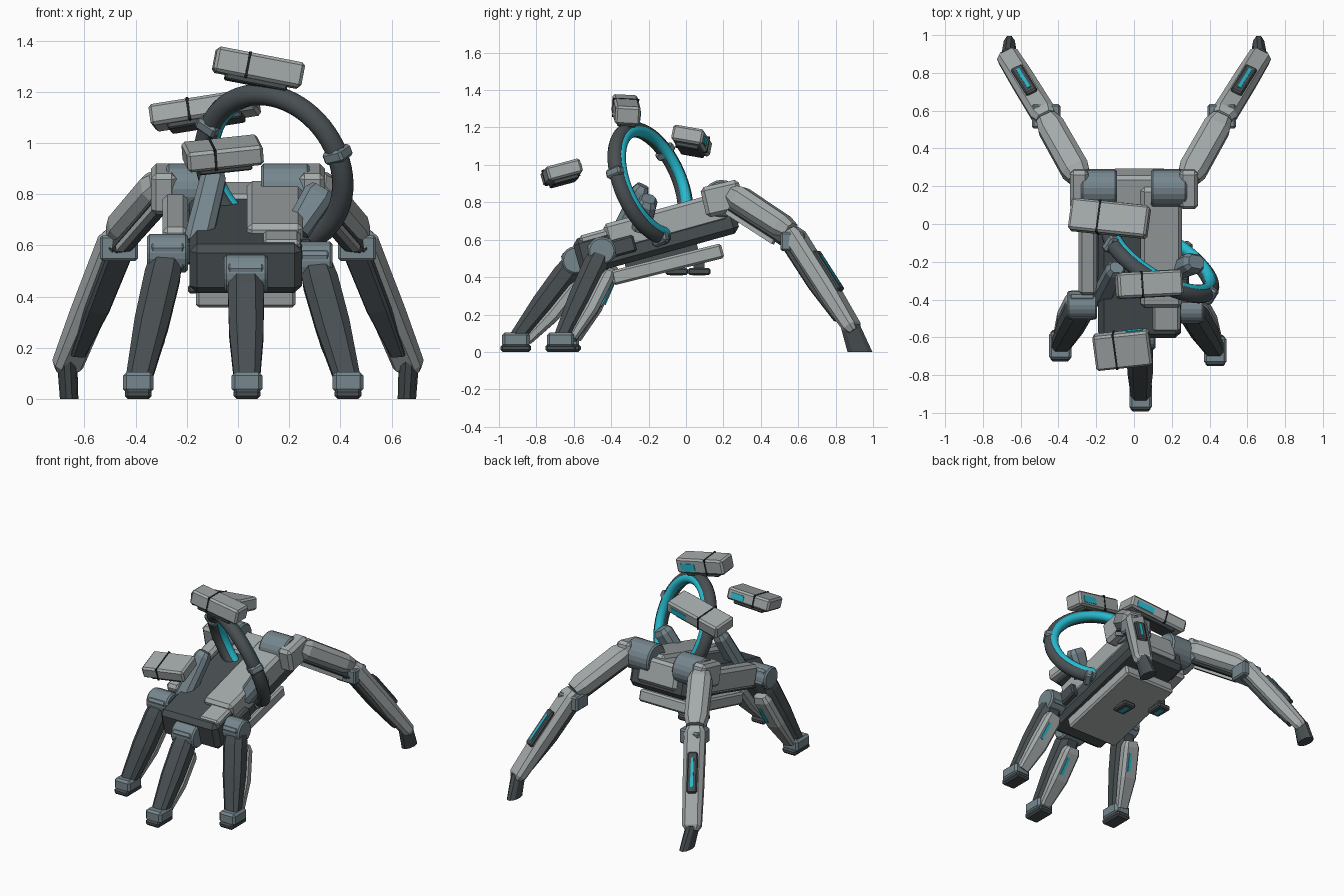
import bpy, bmesh, math
from mathutils import Vector, Matrix, Euler

if "Cube" in bpy.data.objects:
    bpy.data.objects.remove(bpy.data.objects["Cube"])


def material(name, rgb):
    m = bpy.data.materials.new(name)
    m.diffuse_color = (*rgb, 1)
    m.use_nodes = True
    m.node_tree.nodes["Principled BSDF"].inputs["Base Color"].default_value = m.diffuse_color
    return m


ARMOUR = material("light_grey", (0.37, 0.40, 0.40))
DARK = material("charcoal", (0.065, 0.078, 0.084))
STEEL = material("blue_steel", (0.18, 0.24, 0.27))
CYAN = material("cyan", (0.02, 0.50, 0.63))
BLACK = material("black", (0.012, 0.014, 0.015))
PALM_TILT = math.radians(15.5)


def finish(name, bm, mat, matrix=None):
    if matrix:
        bm.transform(matrix)
    bmesh.ops.recalc_face_normals(bm, faces=bm.faces)
    me = bpy.data.meshes.new(name)
    bm.to_mesh(me)
    bm.free()
    me.materials.append(mat)
    ob = bpy.data.objects.new(name, me)
    bpy.context.collection.objects.link(ob)
    return ob


def frame(loc, rot=(0, 0, 0)):
    return Matrix.Translation(loc) @ Euler([math.radians(a) for a in rot]).to_matrix().to_4x4()


def box(name, mat, size, matrix, bevel=0.012, at=(0, 0, 0)):
    """Chamfered block placed at a local offset inside a frame."""
    bm = bmesh.new()
    bmesh.ops.create_cube(bm, size=1, matrix=Matrix.Translation(at) @ Matrix.Diagonal((*size, 1)))
    if bevel:
        bmesh.ops.bevel(bm, geom=bm.edges[:], offset=bevel, segments=1, affect='EDGES')
    return finish(name, bm, mat, matrix)


def drum(name, mat, radius, length, loc, axis='X', sides=20):
    bm = bmesh.new()
    bmesh.ops.create_cone(bm, cap_ends=True, segments=sides, radius1=radius, radius2=radius, depth=length)
    bmesh.ops.bevel(bm, geom=[e for e in bm.edges if abs(e.verts[0].co.z - e.verts[1].co.z) < 1e-5],
                    offset=0.01, segments=1, affect='EDGES')
    rot = Matrix.Rotation(math.pi / 2, 4, 'Y') if axis == 'X' else Matrix()
    return finish(name, bm, mat, Matrix.Translation(loc) @ rot)


def limb_frame(a, b, outward):
    """Frame with z along the limb and y pointing to its outer face."""
    d = (Vector(b) - Vector(a)).normalized()
    w = Vector(outward).cross(d).normalized()
    n = d.cross(w)
    m = Matrix((w, n, d)).transposed().to_4x4()
    return Matrix.Translation(a) @ m, (Vector(b) - Vector(a)).length


def limb(name, mat, matrix, length, stations, chamfer=0.25):
    """Loft of chamfered rectangles: (position, width, depth, outward offset)."""
    bm = bmesh.new()
    rings = []
    for t, w, d, off in stations:
        c = chamfer * min(w, d)
        x, y = w / 2, d / 2
        pts = [(x, y - c), (x - c, y), (c - x, y), (-x, y - c),
               (-x, c - y), (c - x, -y), (x - c, -y), (x, c - y)]
        rings.append([bm.verts.new((px, py + off, t * length)) for px, py in pts])
    for r, s in zip(rings, rings[1:]):
        for i in range(8):
            bm.faces.new((r[i], r[(i + 1) % 8], s[(i + 1) % 8], s[i]))
    bm.faces.new(rings[0])
    bm.faces.new(rings[-1])
    return finish(name, bm, mat, matrix)


# Palm: dark core with light plates, side panel and underplate
palm = frame((0.03, -0.16, 0.62), (15.5, 0, 0))
box("palm_core", DARK, (0.44, 0.88, 0.20), palm, 0.03)
box("palm_top_plate", ARMOUR, (0.22, 0.66, 0.16), palm, 0.02, (0.115, 0.07, 0.055))
box("palm_front_patch", ARMOUR, (0.15, 0.26, 0.10), palm, 0.015, (0.14, -0.27, 0.06))
box("palm_rear_plate", ARMOUR, (0.30, 0.22, 0.17), palm, 0.02, (0.0, 0.35, 0.03))
box("palm_side_panel", ARMOUR, (0.10, 0.54, 0.15), palm, 0.02, (-0.275, 0.07, 0.03))
box("palm_side_rib", DARK, (0.10, 0.45, 0.10), palm, 0.015, (-0.2, 0.05, 0.0))
under = frame((0.03, -0.10, 0.468), (14, 0, 0))
box("underplate", ARMOUR, (0.39, 0.61, 0.08), under, 0.012)
box("underplate_mount", DARK, (0.28, 0.40, 0.12), under, 0, (0, -0.02, 0.07))
for i, (x, y) in enumerate(((0.04, -0.05), (-0.15, 0.07))):
    box(f"under_pad_{i}", DARK, (0.09, 0.12, 0.035), frame((x, y, 0.43)), 0.008)
    box(f"under_pad_light_{i}", CYAN, (0.025, 0.07, 0.006), frame((x, y, 0.411)), 0)
    box(f"under_pad_stem_{i}", DARK, (0.05, 0.06, 0.06), frame((x, y, 0.465)), 0)

# Leaning post and ring support
post, post_len = limb_frame((-0.16, -0.37, 0.60), (-0.09, -0.23, 0.89), (0, -1, 0.4))
limb("leaning_post", STEEL, post, post_len, [(0, 0.11, 0.10, 0), (0.9, 0.10, 0.09, 0), (1, 0.07, 0.06, 0)])
sup, sup_len = limb_frame((0.23, -0.24, 0.66), (0.33, -0.20, 0.82), (0, -1, 0.3))
limb("ring_support", STEEL, sup, sup_len, [(0, 0.10, 0.10, 0), (0.85, 0.12, 0.10, 0), (1, 0.09, 0.07, 0)])


# Ring with a glowing inner band
def torus(name, mat, major, minor, matrix):
    bm = bmesh.new()
    n, k = 64, 14
    vs = [[bm.verts.new(((major + minor * math.cos(q)) * math.cos(p),
                         (major + minor * math.cos(q)) * math.sin(p), minor * math.sin(q)))
           for q in (2 * math.pi * j / k for j in range(k))]
          for p in (2 * math.pi * i / n for i in range(n))]
    for i in range(n):
        for j in range(k):
            a, b = vs[i], vs[(i + 1) % n]
            bm.faces.new((a[j], b[j], b[(j + 1) % k], a[(j + 1) % k])).smooth = True
    return finish(name, bm, mat, matrix)


normal = Vector((0.49, 0.79, 0.35)).normalized()
ring = Matrix.Translation((0.14, -0.19, 0.90)) @ normal.to_track_quat('Z', 'Y').to_matrix().to_4x4()
torus("ring", DARK, 0.31, 0.042, ring)
torus("ring_glow", CYAN, 0.292, 0.030, ring @ Matrix.Translation((0, 0, 0.020)))
for i, target in enumerate(((0.41, -0.34, 0.97), (0.27, -0.13, 0.61), (-0.09, -0.10, 1.07))):
    p = ring.inverted() @ Vector(target)
    turn = Matrix.Rotation(math.atan2(p.y, p.x), 4, 'Z')
    box(f"ring_clip_{i}", STEEL, (0.09, 0.05, 0.09), ring @ turn, 0.01, (0.312, 0, 0))

# Floating blocks: centre, size, rotation
blocks = (((0.08, -0.32, 1.295), (0.35, 0.135, 0.10), (-3, 11, 3)),
          ((-0.06, -0.665, 0.96), (0.30, 0.19, 0.08), (15, -6, 6)),
          ((-0.13, 0.03, 1.13), (0.42, 0.17, 0.085), (-10, -9, -6)))
for i, (loc, (sx, sy, sz), rot) in enumerate(blocks):
    f = frame(loc, rot)
    box(f"floating_block_{i}", ARMOUR, (sx, sy, sz), f, 0.012)
    box(f"block_seam_{i}", BLACK, (0.010, sy + 0.004, sz + 0.004), f, 0, (-0.13 * sx, 0, 0))
    box(f"block_base_{i}", DARK, (sx * 0.7, sy * 0.75, 0.03), f, 0.006, (0, 0, -sz / 2 - 0.006))
    box(f"block_light_{i}", CYAN, (sx * 0.3, 0.008, sz * 0.45), f, 0, (sx * 0.25, sy / 2, -0.005))

# Front fingers: knuckle, foot, knuckle width
fingers = {"left": ((-0.275, -0.43, 0.57), (-0.39, -0.645, 0.07), 0.16),
           "middle": ((0.03, -0.59, 0.49), (0.035, -0.91, 0.07), 0.17),
           "right": ((0.30, -0.45, 0.54), (0.43, -0.67, 0.07), 0.14)}
for side, (a, b, w) in fingers.items():
    drum(f"{side}_knuckle", STEEL, 0.075, w, a)
    box(f"{side}_knuckle_block", STEEL, (w * 0.9, 0.14, 0.11), frame(a, (15, 0, 0)), 0.015)
    box(f"{side}_knuckle_link", DARK, (0.10, 0.18, 0.09),
        frame((a[0] * 0.8, a[1] + 0.09, a[2] + 0.02), (15, 0, 0)), 0.01)
    f, n = limb_frame(a, b, (0, -1, 0.3))
    limb(f"{side}_finger_core", DARK, f, n,
         [(0, 0.12, 0.11, 0), (0.18, 0.14, 0.13, 0), (0.55, 0.135, 0.12, 0), (1, 0.10, 0.08, 0)])
    limb(f"{side}_finger_armour", ARMOUR, f, n,
         [(0.17, 0.09, 0.05, -0.085), (0.24, 0.12, 0.075, -0.085), (0.6, 0.12, 0.075, -0.08),
          (0.95, 0.08, 0.05, -0.055)])
    box(f"{side}_finger_light", CYAN, (0.02, 0.008, 0.12), f, 0, (0.02, -0.122, n * 0.42))
    box(f"{side}_foot_cap", STEEL, (0.12, 0.145, 0.08), frame((b[0], b[1], 0.065)), 0.014)
    box(f"{side}_foot_sole", DARK, (0.105, 0.165, 0.04), frame((b[0], b[1], 0.02)), 0.012)

# Rear legs, mirrored
for side, s in (("left", -1), ("right", 1)):
    drum(f"{side}_hip_drum", STEEL, 0.10, 0.19, (s * 0.185, 0.19, 0.82))
    box(f"{side}_hip_block", ARMOUR, (0.10, 0.21, 0.165), frame((s * 0.29, 0.195, 0.82), (13, 0, 0)), 0.02)
    hip, knee = (s * 0.29, 0.25, 0.845), (s * 0.465, 0.56, 0.645)
    ankle, toe = (s * 0.672, 0.895, 0.12), (s * 0.66, 0.935, 0.0)
    f, n = limb_frame(hip, knee, (0, 0.3, 1))
    limb(f"{side}_thigh", ARMOUR, f, n,
         [(0, 0.12, 0.10, 0), (0.12, 0.15, 0.13, 0), (0.85, 0.145, 0.12, 0), (1, 0.11, 0.09, 0)])
    limb(f"{side}_thigh_core", DARK, f, n, [(0.1, 0.09, 0.06, -0.06), (1, 0.08, 0.06, -0.06)])
    box(f"{side}_thigh_strut", ARMOUR, (0.03, 0.025, n * 0.8), f, 0, (-s * 0.03, -0.095, n * 0.5))
    box(f"{side}_knee_block", STEEL, (0.15, 0.13, 0.10), frame((s * 0.465, 0.57, 0.59)), 0.01)
    f, n = limb_frame(knee, ankle, (s * 0.3, 0.7, 0.6))
    limb(f"{side}_shin", ARMOUR, f, n,
         [(0, 0.10, 0.08, 0), (0.06, 0.135, 0.11, 0), (0.6, 0.13, 0.105, 0), (0.97, 0.12, 0.08, 0),
          (1.02, 0.08, 0.05, 0)])
    limb(f"{side}_shin_core", DARK, f, n,
         [(0.04, 0.11, 0.04, -0.055), (0.5, 0.10, 0.04, -0.055), (0.85, 0.06, 0.03, -0.045)])
    box(f"{side}_shin_panel", DARK, (0.065, 0.03, 0.26), f, 0.008, (0, 0.058, n * 0.47))
    box(f"{side}_shin_light", CYAN, (0.018, 0.008, 0.19), f, 0, (0, 0.073, n * 0.47))
    # Toe cut flat at the ground
    bm = bmesh.new()
    loops = []
    for c, rx, ry, z in (((s * 0.668, 0.875), 0.04, 0.055, 0.15), ((s * 0.66, 0.93), 0.036, 0.07, 0.0)):
        loops.append([bm.verts.new((c[0] + rx * math.cos(k * math.pi / 5), c[1] + ry * math.sin(k * math.pi / 5), z))
                      for k in range(10)])
    for k in range(10):
        bm.faces.new((loops[0][k], loops[0][(k + 1) % 10], loops[1][(k + 1) % 10], loops[1][k]))
    bm.faces.new(loops[0])
    bm.faces.new(loops[1])
    finish(f"{side}_toe", bm, DARK)
